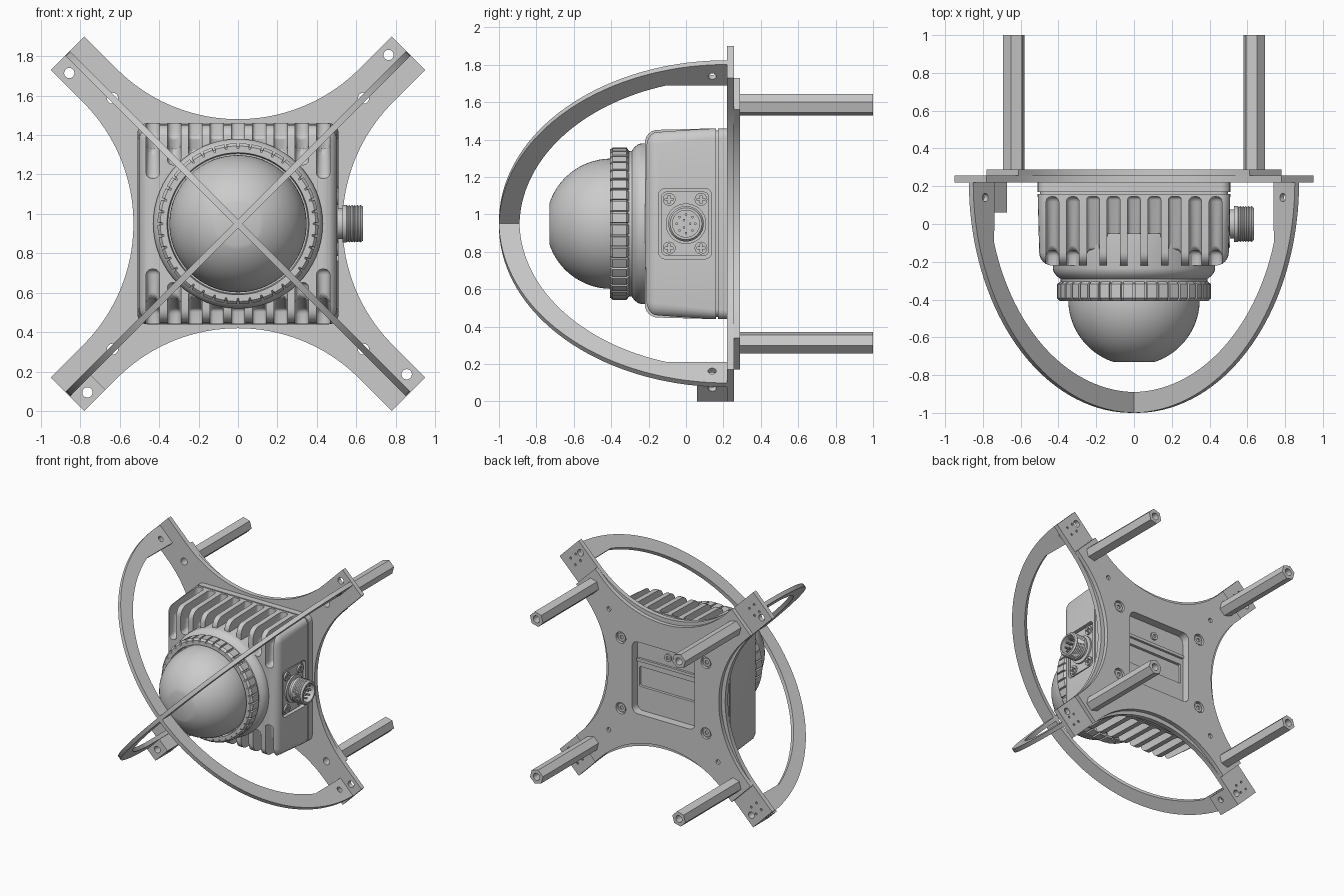
import bpy, bmesh
from math import sin, cos, pi, sqrt, radians, asin
from mathutils import Matrix

if "Cube" in bpy.data.objects:
    bpy.data.objects.remove(bpy.data.objects["Cube"])

CZ = 0.95  # height of the optical axis


def loft(name, loops, axis='y', rot=0):
    """Skin equal-length 2D loops [(w, pts)] along an axis, spun about Y by rot degrees."""
    bm = bmesh.new()
    rings = []
    for w, pts in loops:
        rings.append([bm.verts.new((u, w, v) if axis == 'y' else (w, u, v)) for u, v in pts])
    n = len(rings[0])
    for a, b in zip(rings, rings[1:]):
        for i in range(n):
            bm.faces.new((a[i], a[(i + 1) % n], b[(i + 1) % n], b[i]))
    bm.faces.new(rings[0])
    bm.faces.new(rings[-1])
    bmesh.ops.recalc_face_normals(bm, faces=bm.faces)
    m = Matrix.Translation((0, 0, CZ)) @ Matrix.Rotation(radians(rot), 4, 'Y')
    bmesh.ops.transform(bm, matrix=m, verts=bm.verts)
    me = bpy.data.meshes.new(name)
    bm.to_mesh(me)
    bm.free()
    ob = bpy.data.objects.new(name, me)
    bpy.context.collection.objects.link(ob)
    return ob


def circle(r, u=0, v=0, n=24):
    return [(u + r * cos(2 * pi * i / n), v + r * sin(2 * pi * i / n)) for i in range(n)]


def rrect(hu, hv, r, u=0, v=0, seg=5):
    pts = []
    for k, (su, sv) in enumerate(((1, 1), (-1, 1), (-1, -1), (1, -1))):
        for i in range(seg + 1):
            a = pi / 2 * (k + i / seg)
            pts.append((u + su * (hu - r) + r * cos(a), v + sv * (hv - r) + r * sin(a)))
    return pts


def prism(name, pts, lo, hi, axis='y', rot=0):
    return loft(name, [(lo, pts), (hi, pts)], axis, rot)


def lathe(name, prof, axis='y', n=64):
    return loft(name, [(w, circle(r, n=n)) for w, r in prof], axis)


def apply(ob, mod):
    bpy.context.view_layer.objects.active = ob
    bpy.ops.object.modifier_apply(modifier=mod.name)


def cut(cutter, *targets):
    cutter.hide_render = True
    for t in targets:
        mod = t.modifiers.new("cut", 'BOOLEAN')
        mod.operation, mod.object, mod.solver = 'DIFFERENCE', cutter, 'EXACT'
        apply(t, mod)
    bpy.data.objects.remove(cutter)


def cross(tip, hw, waist):
    """Four-armed outline with concave arcs tangent to the arms."""
    s = sqrt(2)
    r = (waist - hw * s) / (s - 1)
    c = waist + r
    side = [(c + r * cos(a), r * sin(a)) for a in
            (radians(225 - 90 * i / 24) for i in range(25))]
    side += [((tip + hw) / s, (tip - hw) / s), ((tip - hw) / s, (tip + hw) / s)]
    out = []
    for k in range(4):
        ck, sk = round(cos(k * pi / 2)), round(sin(k * pi / 2))
        out += [(x * ck - y * sk, x * sk + y * ck) for x, y in side]
    return out


ARMS = (45, 135, 225, 315)

# Mounting plates
front_plate = prism("front_plate", cross(1.223, .12, .53), .22, .257)
back_plate = prism("back_plate", cross(.983, .12, .495), .255, .289)
cut(prism("c", rrect(.28, .29, .05), .1, .4), front_plate, back_plate)

# Guard hoops: two crossed half rings with widened ends
t0 = asin(.32 / 1.11)
hoop = [(.22 - 1.22 * sin(pi * i / 72), 1.22 * cos(pi * i / 72)) for i in range(73)]
hoop.append((.22, -1.06))
for i in range(65):
    t = pi - t0 - (pi - 2 * t0) * i / 64
    hoop.append((.22 - 1.11 * sin(t), 1.11 * cos(t)))
hoop.append((.22, 1.06))
for rot in (45, 135):
    h = prism(f"guard_hoop_{rot}", hoop, -.016, .016, 'x', rot)
    for v in (-1.13, 1.13):
        cut(prism("c", circle(.022, .14, v), -.2, .2, 'x', rot), h)

# Bracket block beside one hoop end
bracket = prism("hoop_bracket", [(.06, 1.07), (.22, 1.07), (.22, 1.223), (.06, 1.223)],
                -.12, -.016, 'x', 225)
cut(prism("c", circle(.022, .14, 1.125), -.3, .1, 'x', 225), bracket)
cut(prism("c", circle(.026, -.065, 1.145), 0, .3, 'y', 225), bracket)

# Standoffs and arm holes
for rot in ARMS:
    post = prism(f"standoff_{rot}", circle(.06, 0, .9, 6), .285, 1.0, 'y', rot)
    cut(prism("c", circle(.028, 0, .9), 0, 1.2, 'y', rot), post, front_plate, back_plate)
    cut(prism("c", circle(.026, -.065, 1.145), 0, .4, 'y', rot), front_plate)
    cut(prism("c", circle(.018, 0, .69), .27, .4, 'y', rot), back_plate)
    for u in (-.02, .045):
        for v in (1.1, 1.16):
            cut(prism("c", circle(.009, u, v, 10), .24, .4, 'y', rot), front_plate)

# Plate screws
for x in (-.38, .38):
    for z in (-.285, .285):
        cut(prism("c", circle(.045, x, z), .265, .4), back_plate)
        s = prism("plate_screw", circle(.034, x, z), .255, .28)
        cut(prism("c", circle(.016, x, z, 6), .27, .4), s)

# Housing: rounded box, rear lid with ribs and plug
R = .07
loops = [(.16, rrect(.51, .51, .05))]
for i in range(7):
    a = pi / 2 * i / 6
    d = R * (1 - cos(a))
    loops.append((-.15 - R * sin(a), rrect(.502 - d, .502 - d, .075 - d * .6)))
housing = loft("housing", loops)
prism("housing_seal", rrect(.498, .498, .045), .155, .175)
lid = prism("housing_lid", rrect(.51, .51, .05), .17, .222)
cut(prism("c", rrect(.26, .08, .01, 0, -.02), .2, .3), lid)
prism("lid_rib", rrect(.275, .012, .01, 0, .12), .215, .24)
plug = prism("vent_plug", circle(.03, 0, .2), .21, .235)
cut(prism("c", circle(.014, 0, .2, 6), .225, .3), plug)

# Cooling slots along top and bottom
for k in range(-4, 5):
    x = k * .108
    end = .23 if abs(k) == 4 else min(.34, sqrt(.44 ** 2 - x * x))
    for s in (1, -1):
        prof = [(.145, .6), (.145, .43), (-.14, .375), (-.14, end), (-.32, end), (-.32, .6)]
        c = prism("c", [(y, z * s) for y, z in prof], x - .034, x + .034, 'x')
        b = c.modifiers.new("round", 'BEVEL')
        b.width, b.segments, b.limit_method = .028, 3, 'ANGLE'
        apply(c, b)
        cut(c, housing)

# Neck, grip ring and dome
lathe("neck", [(-.05, .43), (-.235, .43), (-.255, .425), (-.275, .41), (-.29, .39), (-.33, .385)])
teeth = []
N = 40
for i in range(N):
    for f, r in ((.1, 1), (.5, 1), (.9, 1), (.93, .965), (1.07, .965)):
        a = 2 * pi * (i + f) / N
        teeth.append((a, r))


def gear(r, cap=1):
    return [(r * min(q, cap) * cos(a), r * min(q, cap) * sin(a)) for a, q in teeth]


rim = [(cos(a), sin(a)) for a, q in teeth]
loft("grip_ring", [(-.305, gear(.39)), (-.318, gear(.408)), (-.392, gear(.408)),
                   (-.407, gear(.394)), (-.407, [(.36 * x, .36 * y) for x, y in rim]),
                   (-.37, [(.355 * x, .355 * y) for x, y in rim])])
top = asin(.33 / .348)
lathe("dome", [(-.36, .348)] + [(-.4 - .348 * sin(top * i / 20), .348 * cos(top * i / 20))
                                for i in range(21)], n=72)

# Side connector: recess, flange, screws, threaded socket, pins
cut(prism("c", rrect(.142, .188, .035, -.005), .475, .6, 'x'), housing)
prism("connector_frame", rrect(.128, .172, .03, -.005), .46, .495, 'x')
for y in (-.09, .08):
    for z in (-.13, .13):
        sc = prism("connector_screw", circle(.034, y, z), .48, .508, 'x')
        for hu, hv in ((.022, .006), (.006, .022)):
            cut(prism("c", rrect(hu, hv, .002, y, z, 1), .498, .6, 'x'), sc)
thread = []
for i in range(5):
    thread += [(.55 + i * .014, .095), (.557 + i * .014, .089)]
lathe("connector_socket", [(.48, .108), (.508, .108), (.508, .078), (.53, .078), (.53, .095)]
      + thread + [(.622, .095), (.635, .085), (.635, .072), (.56, .072)], 'x', 40)
for r, n in ((.05, 8), (.022, 3)):
    for u, v in circle(r, n=n):
        prism("connector_pin", circle(.007, u, v, 8), .55, .615, 'x')

# Smooth shading with sharp edges kept
bpy.ops.object.select_all(action='SELECT')
bpy.ops.object.shade_smooth_by_angle(angle=radians(30))
